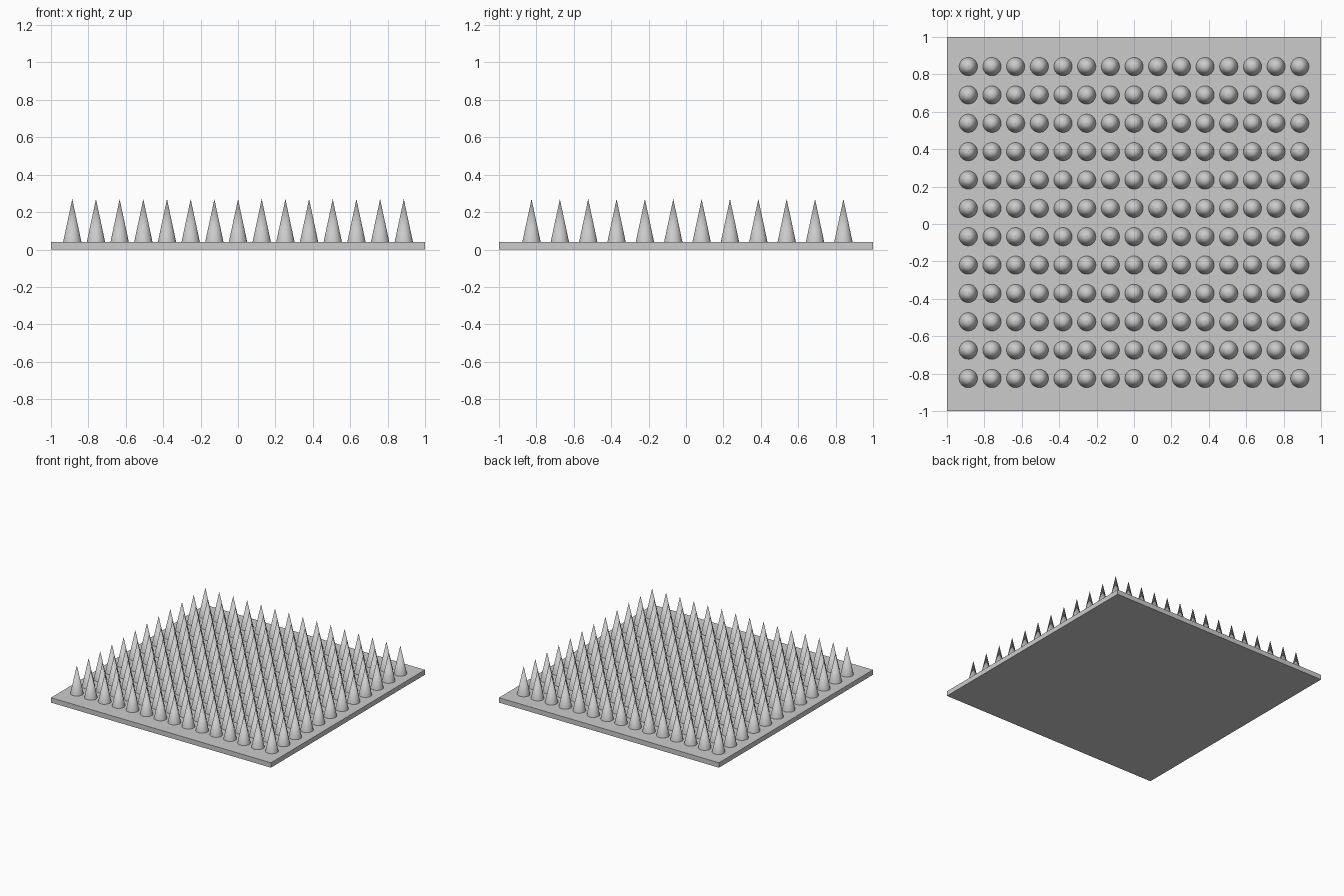
import bpy

if "Cube" in bpy.data.objects:
    bpy.data.objects.remove(bpy.data.objects["Cube"])

PLATE_T = 0.04
SPIKE_R, SPIKE_TOP = 0.049, 0.27
COLS, ROWS = 15, 12
X0, DX = -0.886, 0.1266
Y0, DY = -0.826, 0.1516

# Base plate
bpy.ops.mesh.primitive_cube_add(size=1, location=(0, 0, PLATE_T / 2))
plate = bpy.context.object
plate.name = "base_plate"
plate.scale = (2, 2, PLATE_T)
bpy.ops.object.transform_apply(location=False, rotation=False, scale=True)

# One spike, repeated over the plate with two arrays
height = SPIKE_TOP - PLATE_T
bpy.ops.mesh.primitive_cone_add(vertices=32, radius1=SPIKE_R, radius2=0, depth=height,
                                location=(X0, Y0, PLATE_T + height / 2))
spikes = bpy.context.object
spikes.name = "spikes"
bpy.ops.object.shade_smooth_by_angle()

for name, count, step in (("columns", COLS, (DX, 0, 0)), ("rows", ROWS, (0, DY, 0))):
    arr = spikes.modifiers.new(name, 'ARRAY')
    arr.count = count
    arr.use_relative_offset = False
    arr.use_constant_offset = True
    arr.constant_offset_displace = step
